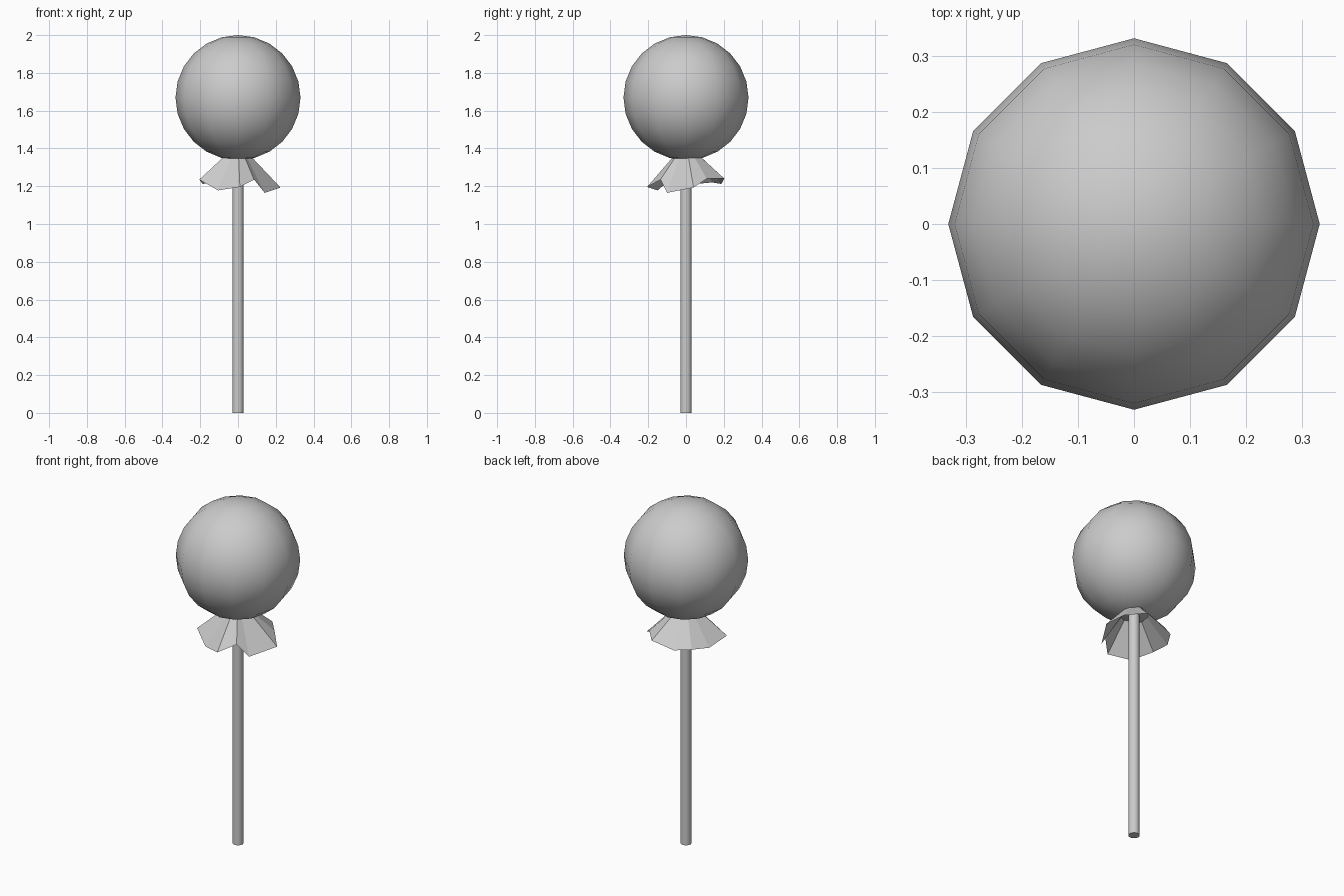
import bpy, bmesh, math

if "Cube" in bpy.data.objects:
    bpy.data.objects.remove(bpy.data.objects["Cube"])

# Candy ball
bpy.ops.mesh.primitive_uv_sphere_add(segments=12, ring_count=12, radius=0.331, location=(0, 0, 1.669))
ball = bpy.context.object
ball.name = "candy_ball"
bpy.ops.object.shade_smooth()

# Stick, reaching up into the ball
bpy.ops.mesh.primitive_cylinder_add(vertices=12, radius=0.03, depth=1.42, location=(0, 0, 0.71))
stick = bpy.context.object
stick.name = "stick"
bpy.ops.object.shade_smooth_by_angle(angle=math.radians(40))

# Crumpled wrapper skirt: uneven hem gathered into a small neck ring
hem = [(0.225, 0.04, 1.193), (0.16, 0.11, 1.24), (0.08, 0.203, 1.24), (-0.053, 0.187, 1.212),
       (-0.135, 0.14, 1.22), (-0.187, 0.053, 1.212), (-0.205, -0.085, 1.235), (-0.106, -0.15, 1.178),
       (0.01, -0.206, 1.196), (0.085, -0.135, 1.235), (0.141, -0.1, 1.165)]
bm = bmesh.new()
low = [bm.verts.new(p) for p in hem]
top = []
for x, y, z in hem:
    a = math.atan2(y, x)
    top.append(bm.verts.new((0.03 * math.cos(a), 0.03 * math.sin(a), 1.4)))
for i in range(len(hem)):
    j = (i + 1) % len(hem)
    bm.faces.new((low[i], low[j], top[j], top[i]))
mesh = bpy.data.meshes.new("wrapper_skirt")
bm.to_mesh(mesh)
bm.free()
skirt = bpy.data.objects.new("wrapper_skirt", mesh)
bpy.context.collection.objects.link(skirt)
